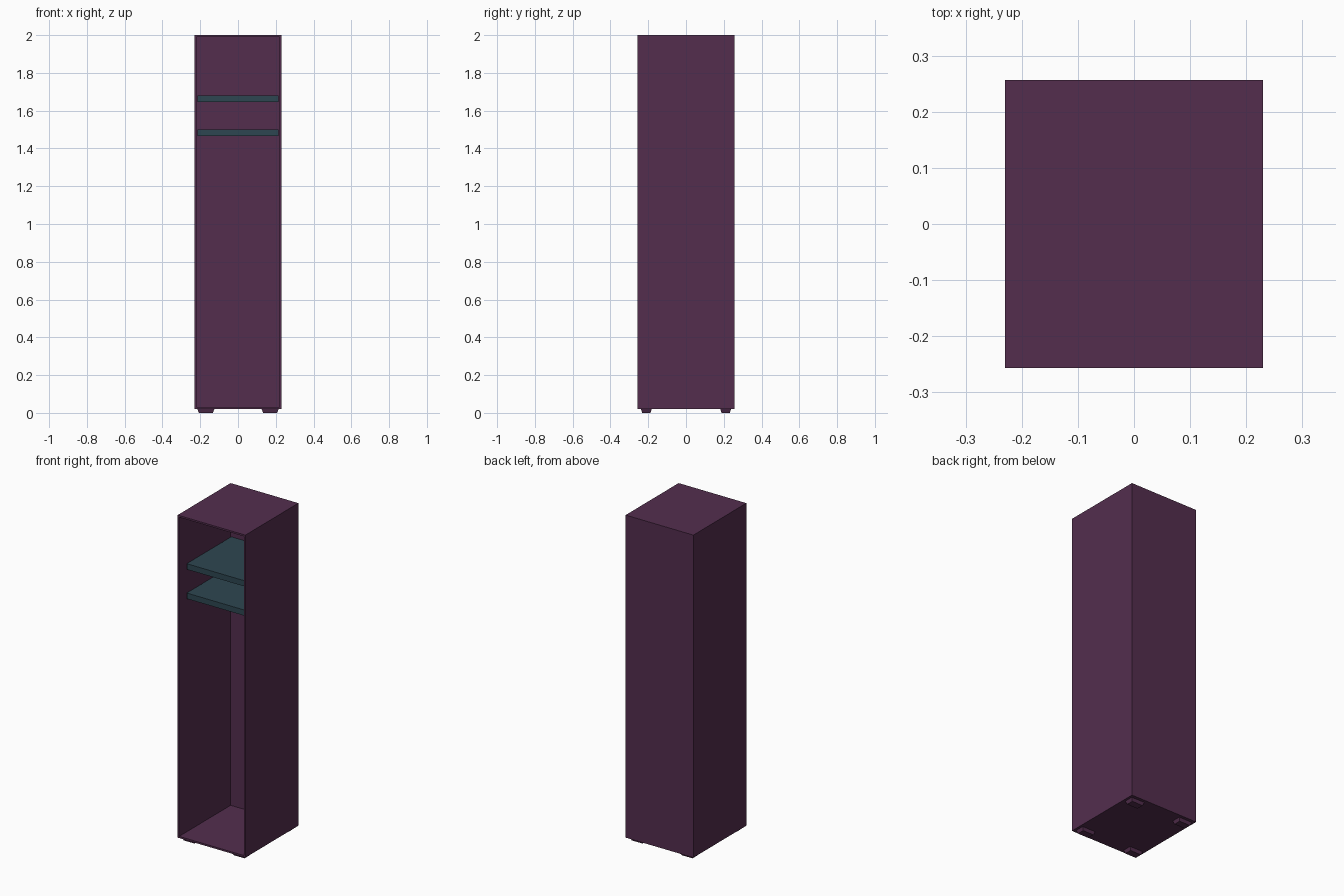
import bpy
import bmesh
from mathutils import Matrix, Vector

if "Cube" in bpy.data.objects:
    bpy.data.objects.remove(bpy.data.objects["Cube"], do_unlink=True)

HALF_W, HALF_D, BASE, TOP, WALL = 0.23, 0.257, 0.02, 2.0, 0.015


def make_material(name, colour):
    mat = bpy.data.materials.new(name)
    mat.use_nodes = True
    mat.diffuse_color = colour
    mat.node_tree.nodes["Principled BSDF"].inputs["Base Color"].default_value = colour
    return mat


def box_mesh(low, high):
    low, high = Vector(low), Vector(high)
    bm = bmesh.new()
    place = Matrix.Translation((low + high) / 2) @ Matrix.Diagonal((high - low).to_4d())
    bmesh.ops.create_cube(bm, size=1, matrix=place)
    return bm


def finish(bm, name, mat):
    bmesh.ops.recalc_face_normals(bm, faces=bm.faces)
    mesh = bpy.data.meshes.new(name)
    bm.to_mesh(mesh)
    bm.free()
    mesh.materials.append(mat)
    obj = bpy.data.objects.new(name, mesh)
    bpy.context.collection.objects.link(obj)
    return obj


plum = make_material("plum", (0.087, 0.027, 0.076, 1))
teal = make_material("dark teal", (0.027, 0.061, 0.083, 1))

# Cabinet shell: a box whose front is inset and pushed back to the rear panel
bm = box_mesh((-HALF_W, -HALF_D, BASE), (HALF_W, HALF_D, TOP))
front = min(bm.faces, key=lambda f: f.calc_center_median().y)
bmesh.ops.inset_region(bm, faces=[front], thickness=WALL)
pushed = bmesh.ops.extrude_discrete_faces(bm, faces=[front])["faces"][0]
bmesh.ops.translate(bm, verts=pushed.verts, vec=(0, 2 * HALF_D - WALL, 0))
finish(bm, "cabinet_shell", plum)

# Shelves, set back from the opening
inner_w = HALF_W - WALL
for name, z in (("upper_shelf", 1.645), ("lower_shelf", 1.465)):
    bm = box_mesh((-inner_w, -0.19, z), (inner_w, HALF_D - WALL, z + 0.035))
    finish(bm, name, teal)

# Four low feet, tapering towards the floor
for side, sx in (("right", -1), ("left", 1)):
    for end, sy in (("front", -1), ("back", 1)):
        x, y = sx * 0.17, sy * 0.21
        bm = box_mesh((x - 0.045, y - 0.028, 0), (x + 0.045, y + 0.028, BASE))
        for v in bm.verts:
            if v.co.z < BASE / 2:
                v.co.x += 0.008 if v.co.x < x else -0.008
                v.co.y += 0.006 if v.co.y < y else -0.006
        finish(bm, f"{end}_{side}_foot", plum)
